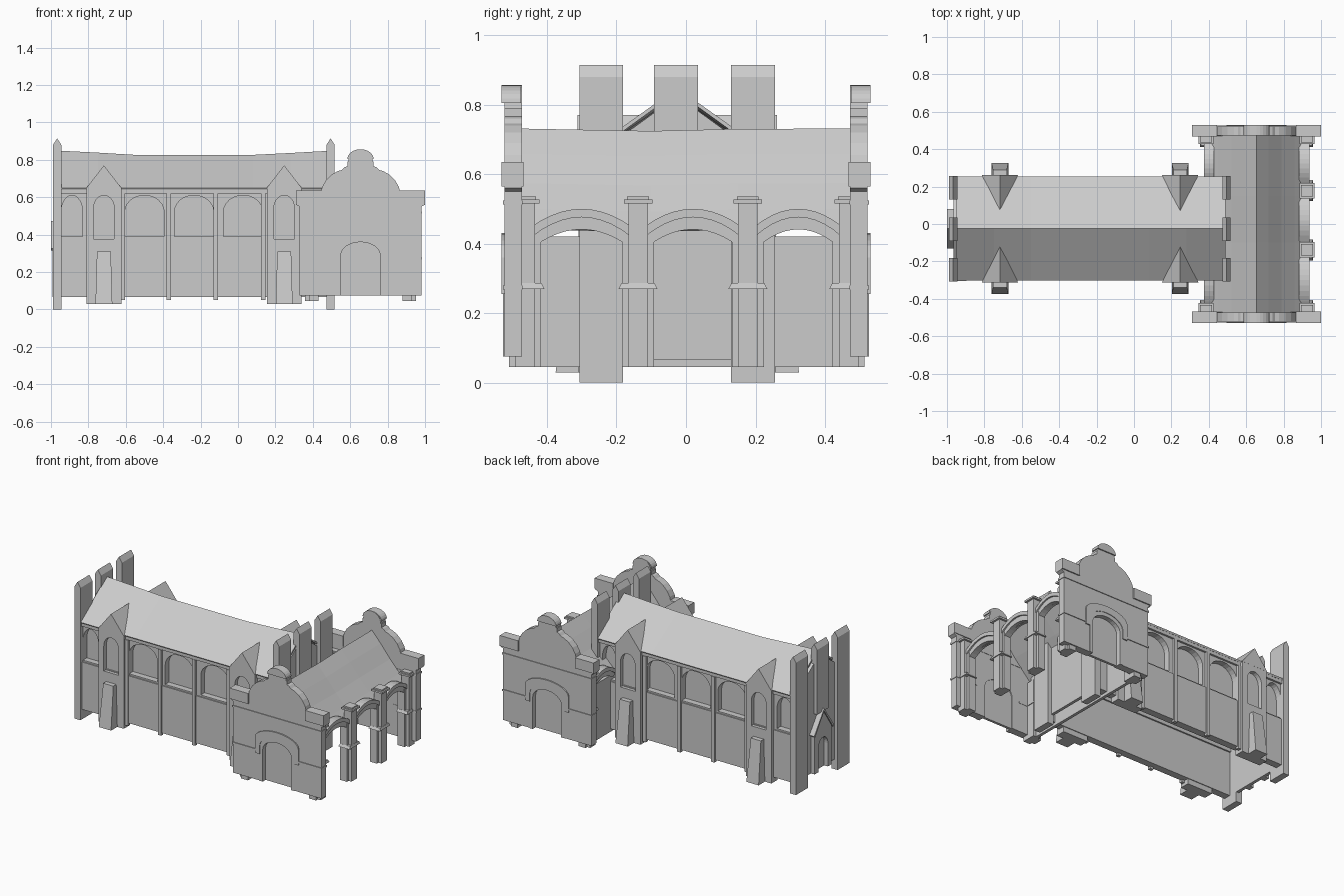
import bpy, bmesh, math
from mathutils import Matrix

if "Cube" in bpy.data.objects:
    bpy.data.objects.remove(bpy.data.objects["Cube"])

YC = -0.025      # hall centre line in y
PX = 0.655       # porch centre line in x
XZ = Matrix(((1, 0, 0, 0), (0, 0, -1, 0), (0, 1, 0, 0), (0, 0, 0, 1)))
YZ = Matrix(((0, 0, 1, 0), (1, 0, 0, 0), (0, 1, 0, 0), (0, 0, 0, 1)))


def mesh_object(name, verts, faces):
    me = bpy.data.meshes.new(name)
    me.from_pydata(verts, [], faces)
    bm = bmesh.new()
    bm.from_mesh(me)
    bmesh.ops.recalc_face_normals(bm, faces=bm.faces)
    bm.to_mesh(me)
    bm.free()
    ob = bpy.data.objects.new(name, me)
    bpy.context.collection.objects.link(ob)
    return ob


def frustum(name, low, z0, high, z1):
    """Block between two (xmin, xmax, ymin, ymax) rectangles."""
    v = [(r[i], r[j], z) for r, z in ((low, z0), (high, z1))
         for i, j in ((0, 2), (1, 2), (1, 3), (0, 3))]
    f = [(0, 1, 2, 3), (4, 5, 6, 7)] + [(i, (i + 1) % 4, (i + 1) % 4 + 4, i + 4) for i in range(4)]
    return mesh_object(name, v, f)


def box(name, x0, x1, y0, y1, z0, z1):
    r = (min(x0, x1), max(x0, x1), min(y0, y1), max(y0, y1))
    return frustum(name, r, z0, r, z1)


def plate(name, loops, plane, a, b):
    """Flat outline with holes, extruded from a to b across the given plane."""
    cu = bpy.data.curves.new(name, 'CURVE')
    cu.dimensions = '2D'
    cu.fill_mode = 'BOTH'
    cu.extrude = abs(b - a) / 2
    for loop in loops:
        sp = cu.splines.new('POLY')
        sp.points.add(len(loop) - 1)
        for p, (u, v) in zip(sp.points, loop):
            p.co = (u, v, 0, 1)
        sp.use_cyclic_u = True
    tmp = bpy.data.objects.new(name + "_outline", cu)
    bpy.context.collection.objects.link(tmp)
    bpy.context.view_layer.update()
    me = bpy.data.meshes.new_from_object(tmp.evaluated_get(bpy.context.evaluated_depsgraph_get()))
    bpy.data.objects.remove(tmp)
    mid = (a + b) / 2
    me.transform(Matrix.Translation((0, mid, 0) if plane is XZ else (mid, 0, 0)) @ plane)
    bm = bmesh.new()
    bm.from_mesh(me)
    bmesh.ops.remove_doubles(bm, verts=bm.verts, dist=1e-5)
    bmesh.ops.recalc_face_normals(bm, faces=bm.faces)
    bm.to_mesh(me)
    bm.free()
    me.name = name
    for p in me.polygons:
        p.use_smooth = False
    ob = bpy.data.objects.new(name, me)
    bpy.context.collection.objects.link(ob)
    return ob


def arc(c, w, zs, top, n=12):
    """Elliptical arc from right springing to left springing."""
    return [(c + w / 2 * math.cos(math.pi * i / n), zs + (top - zs) * math.sin(math.pi * i / n))
            for i in range(n + 1)]


def bow(y0, y1, zs, top, n=10):
    """Shallow arch from y0 to y1."""
    return [(y0 + (y1 - y0) * i / n, zs + (top - zs) * (1 - (2 * i / n - 1) ** 2)) for i in range(n + 1)]


def arch(c, w, z0, zs, top):
    return [(c - w / 2, z0), (c + w / 2, z0)] + arc(c, w, zs, top)


def loft(name, rows, thick):
    n = len(rows[0])
    verts = [p for r in rows for p in r]
    faces = [(i * n + j, i * n + j + 1, (i + 1) * n + j + 1, (i + 1) * n + j)
             for i in range(len(rows) - 1) for j in range(n - 1)]
    ob = mesh_object(name, verts, faces)
    m = ob.modifiers.new("thickness", 'SOLIDIFY')
    m.thickness = thick
    m.offset = 0
    return ob


# Hall long walls with arched windows, lower panels, pilasters and cornice
windows = [(-0.888, 0.115), (-0.5, 0.21), (-0.235, 0.21), (0.0275, 0.21), (0.405, 0.10)]
for s, side in ((-1, "front"), (1, "back")):
    def Y(d):
        return YC + s * d
    outline = [(-0.95, 0.065), (0.48, 0.065), (0.48, 0.64), (-0.95, 0.64)]
    plate(f"hall_wall_{side}", [outline] + [arch(x, w, 0.39, 0.52, 0.61) for x, w in windows],
          XZ, Y(0.215), Y(0.255))
    box(f"window_panels_{side}", -0.95, 0.48, Y(0.205), Y(0.215), 0.36, 0.63)
    box(f"lower_wall_{side}", -0.945, 0.48, Y(0.25), Y(0.263), 0.065, 0.38)
    box(f"cornice_{side}", -0.95, 0.48, Y(0.25), Y(0.268), 0.62, 0.642)
    for x in (-0.615, -0.37, -0.12, 0.135):
        box(f"pilaster_{side}", x - 0.012, x + 0.012, Y(0.25), Y(0.272), 0.05, 0.62)
    # Gabled bays with windows and buttresses
    for x in (-0.717, 0.247):
        gable = [(x - 0.093, 0.03), (x + 0.093, 0.03), (x + 0.093, 0.645), (x, 0.765), (x - 0.093, 0.645)]
        plate(f"bay_{side}", [gable, arch(x, 0.11, 0.375, 0.54, 0.61)], XZ, Y(0.22), Y(0.284))
        mesh_object(f"bay_roof_{side}",
                    [(x - 0.097, Y(0.287), 0.645), (x + 0.097, Y(0.287), 0.645),
                     (x, Y(0.287), 0.77), (x, Y(0.085), 0.77)],
                    [(0, 1, 2), (0, 2, 3), (1, 3, 2), (0, 3, 1)])
        ys0, ys1 = sorted((Y(0.28), Y(0.35))), sorted((Y(0.28), Y(0.315)))
        frustum(f"buttress_{side}", (x - 0.045, x + 0.045, *ys0), 0.03, (x - 0.037, x + 0.037, *ys1), 0.31)

# Hall end walls and pointed end pillars
end = [(YC + 0.255, 0.065), (YC + 0.255, 0.64), (YC, 0.825), (YC - 0.255, 0.64), (YC - 0.255, 0.065)]
plate("hall_end_wall_west", [end], YZ, -0.965, -0.945)
plate("hall_end_wall_east", [end], YZ, 0.47, 0.49)
for x in (-0.967, 0.495):
    for y, z0 in ((-0.244, 0), (-0.029, 0.45), (0.193, 0)):
        plate("end_pillar", [[(x - 0.022, z0), (x + 0.022, z0), (x + 0.022, 0.88), (x, 0.914), (x - 0.022, 0.88)]],
              XZ, y - 0.063, y + 0.063)

# West doorway with steep gable
door = arc(YC, 0.10, 0.22, 0.28)
plate("west_portal", [[(YC - 0.09, 0.065), (YC - 0.09, 0.33), (YC, 0.455), (YC + 0.09, 0.33), (YC + 0.09, 0.065),
                       (YC + 0.05, 0.065)] + door + [(YC - 0.05, 0.065)]], YZ, -0.992, -0.95)
for s in (-1, 1):
    plate("west_portal_roof", [[(YC, 0.455), (YC, 0.472), (YC + s * 0.105, 0.325), (YC + s * 0.095, 0.315)]],
          YZ, -1.0, -0.95)

# Sagging hall roof
loft("hall_roof", [[(x, YC - 0.275, 0.645), (x, YC, z), (x, YC + 0.275, 0.645)] for x, z in
                   ((-0.95, 0.842), (-0.75, 0.832), (-0.55, 0.82), (0.08, 0.82), (0.28, 0.83), (0.49, 0.842))], 0.012)

# Porch roof, slightly concave on both slopes
half = [(0.25, 0.45), (0.2, 0.5), (0.13, 0.575), (0.06, 0.66), (0, 0.73)]
prof = [(PX - d, z) for d, z in half] + [(PX + d, z) for d, z in half[-2::-1]]
loft("porch_roof", [[(x, y, z - dz) for x, z in prof] for y, dz in
                    ((-0.48, 0.005), (-0.1, 0.012), (0.15, 0.006), (0.48, 0.005))], 0.012)

# Curved porch facades: right half of the parapet, from shoulder to crown
right = [(0.325, 0.075), (0.325, 0.55), (0.345, 0.56), (0.345, 0.635), (0.21, 0.635), (0.205, 0.655),
         (0.185, 0.69), (0.155, 0.72), (0.12, 0.74), (0.1, 0.745), (0.085, 0.76), (0.07, 0.765), (0.07, 0.79)]
crown = arc(PX, 0.13, 0.79, 0.856)
facade = ([(PX + d, z) for d, z in right] + crown + [(PX - d, z) for d, z in right[::-1]]
          + [(PX - 0.105, 0.075)] + arc(PX, 0.21, 0.29, 0.36)[::-1] + [(PX + 0.105, 0.075)])
for s, side in ((-1, "front"), (1, "back")):
    plate(f"facade_{side}", [facade], XZ, s * 0.472, s * 0.522)
    box(f"facade_door_{side}", PX - 0.12, PX + 0.12, s * 0.478, s * 0.495, 0.075, 0.37)
    hood = ([(PX + 0.125, 0.255), (PX + 0.16, 0.255)] + arc(PX, 0.32, 0.36, 0.43)
            + [(PX - 0.16, 0.255), (PX - 0.125, 0.255)] + arc(PX, 0.25, 0.31, 0.385)[::-1])
    plate(f"door_hood_{side}", [hood], XZ, s * 0.51, s * 0.53)
    jamb = ([(PX + 0.105, 0.075), (PX + 0.128, 0.075)] + arc(PX, 0.256, 0.31, 0.39)
            + [(PX - 0.128, 0.075), (PX - 0.105, 0.075)] + arc(PX, 0.21, 0.29, 0.36)[::-1])
    plate(f"door_frame_{side}", [jamb], XZ, s * 0.51, s * 0.526)
    box(f"facade_band_upper_{side}", PX - 0.329, PX + 0.329, s * 0.47, s * 0.527, 0.512, 0.524)
    for t in (-1, 1):
        box(f"facade_band_lower_{side}", PX + t * 0.16, PX + t * 0.329, s * 0.47, s * 0.527, 0.268, 0.28)
        box(f"facade_shoulder_{side}", PX + t * 0.21, PX + t * 0.345, s * 0.468, s * 0.53, 0.565, 0.635)
    plate(f"crown_cap_{side}", [arch(PX, 0.14, 0.805, 0.805, 0.856)], XZ, s * 0.474, s * 0.53)

# Porch arcades: piers with bands and capitals, shallow arches between them
piers = [-0.463, -0.138, 0.178, 0.468]
for t, side in ((1, "east"), (-1, "west")):
    def X(d):
        return PX + t * d
    for i, y in enumerate(piers):
        if t < 0 and i in (1, 2):
            continue    # swallowed by the hall
        box(f"pier_{side}", X(0.225), X(0.275), y - 0.046, y + 0.046, 0.045, 0.43)
        box(f"pier_shaft_{side}", X(0.24), X(0.297), y - 0.028, y + 0.028, 0.045, 0.515)
        for z0, z1, w in ((0.515, 0.527, 0.041), (0.527, 0.536, 0.031)):
            box(f"capital_{side}", X(0.27 - w), X(0.27 + w), y - w, y + w, z0, z1)
        r = (*sorted((X(0.22), X(0.303))), y - 0.056, y + 0.056)
        q = (*sorted((X(0.225), X(0.298))), y - 0.047, y + 0.047)
        frustum(f"pier_band_{side}", r, 0.27, q, 0.287)
    for i in range(3):
        if t < 0 and i == 1:
            continue
        a, b = piers[i], piers[i + 1]
        mid_arc = bow(a + 0.02, b - 0.02, 0.42, 0.476)
        plate(f"arch_{side}", [bow(a + 0.046, b - 0.046, 0.405, 0.441) + mid_arc[::-1]], YZ, X(0.228), X(0.272))
        plate(f"arch_hood_{side}", [mid_arc + bow(a + 0.02, b - 0.02, 0.45, 0.5)[::-1]], YZ, X(0.228), X(0.282))

# Solid back wall of the porch
box("porch_back_wall", 0.39, 0.41, -0.475, 0.475, 0.045, 0.42)
